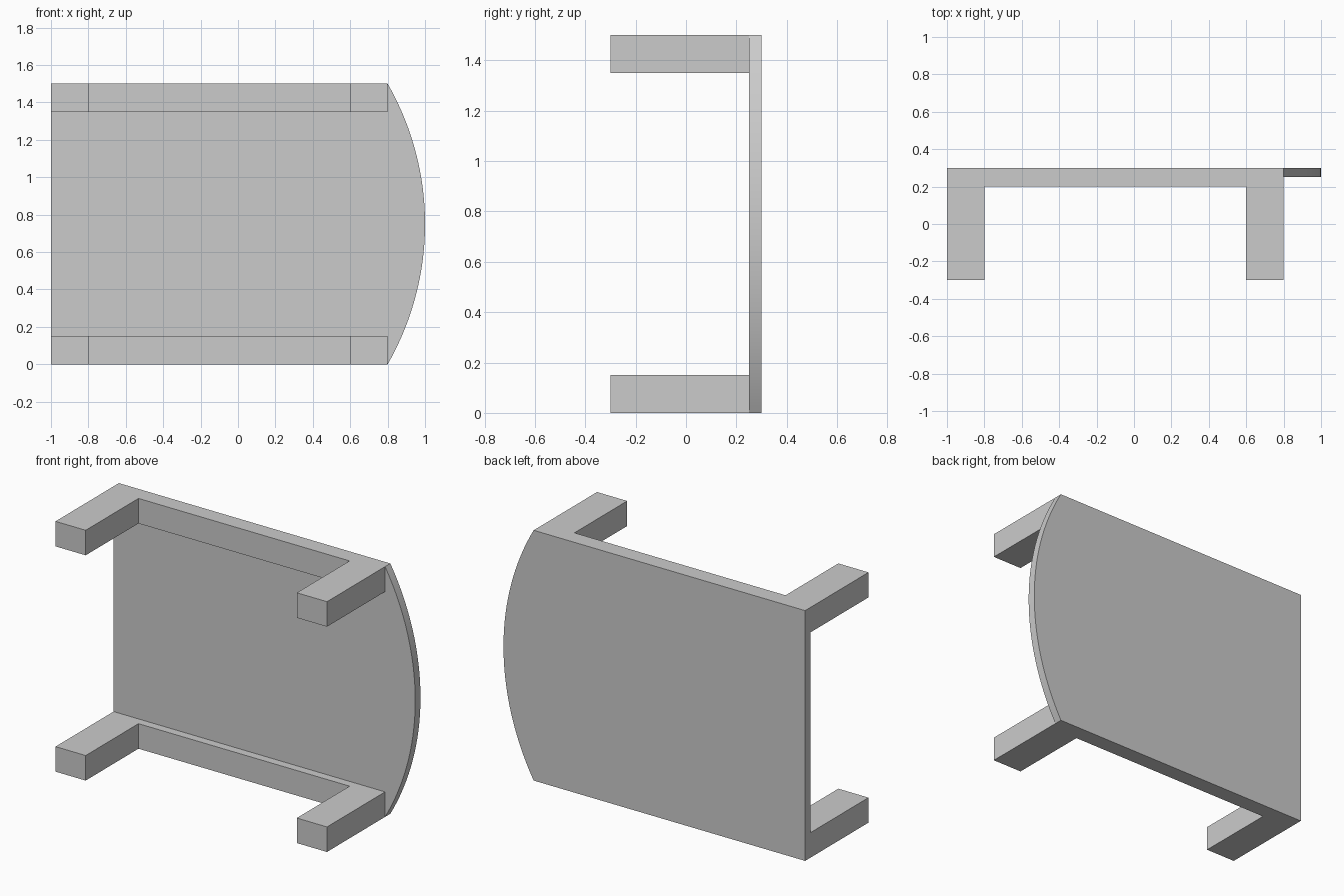
import bpy, bmesh, math

if "Cube" in bpy.data.objects:
    bpy.data.objects.remove(bpy.data.objects["Cube"])


def prism(name, outline, axis, start, depth):
    """Extrude a 2D outline along y (outline in x,z) or z (outline in x,y)."""
    bm = bmesh.new()
    if axis == 'Y':
        verts = [bm.verts.new((u, start, v)) for u, v in outline]
        move = (0, depth, 0)
    else:
        verts = [bm.verts.new((u, v, start)) for u, v in outline]
        move = (0, 0, depth)
    face = bm.faces.new(verts)
    ext = bmesh.ops.extrude_face_region(bm, geom=[face])
    new = [g for g in ext['geom'] if isinstance(g, bmesh.types.BMVert)]
    bmesh.ops.translate(bm, verts=new, vec=move)
    bmesh.ops.recalc_face_normals(bm, faces=bm.faces)
    mesh = bpy.data.meshes.new(name)
    bm.to_mesh(mesh)
    bm.free()
    obj = bpy.data.objects.new(name, mesh)
    bpy.context.collection.objects.link(obj)
    return obj


HEIGHT, SAG, SEGS = 1.5, 0.2, 48
half = HEIGHT / 2

# Back panel with a bowed right edge
radius = (half ** 2 + SAG ** 2) / (2 * SAG)
sweep = math.asin(half / radius)
arc = []
for i in range(SEGS + 1):
    a = -sweep + 2 * sweep * i / SEGS
    arc.append((1 - radius + radius * math.cos(a), half + radius * math.sin(a)))
panel = prism("back_panel", [(-1, 0)] + arc + [(-1, HEIGHT)], 'Y', 0.25, 0.05)
bpy.context.view_layer.objects.active = panel
panel.select_set(True)
bpy.ops.object.shade_smooth_by_angle(angle=math.radians(30))

# U-shaped brackets along the bottom and top edges
u_shape = [(-1, -0.3), (-0.8, -0.3), (-0.8, 0.2), (0.6, 0.2),
           (0.6, -0.3), (0.8, -0.3), (0.8, 0.25), (-1, 0.25)]
for name, z in (("lower_bracket", 0), ("upper_bracket", HEIGHT - 0.15)):
    prism(name, u_shape, 'Z', z, 0.15)
